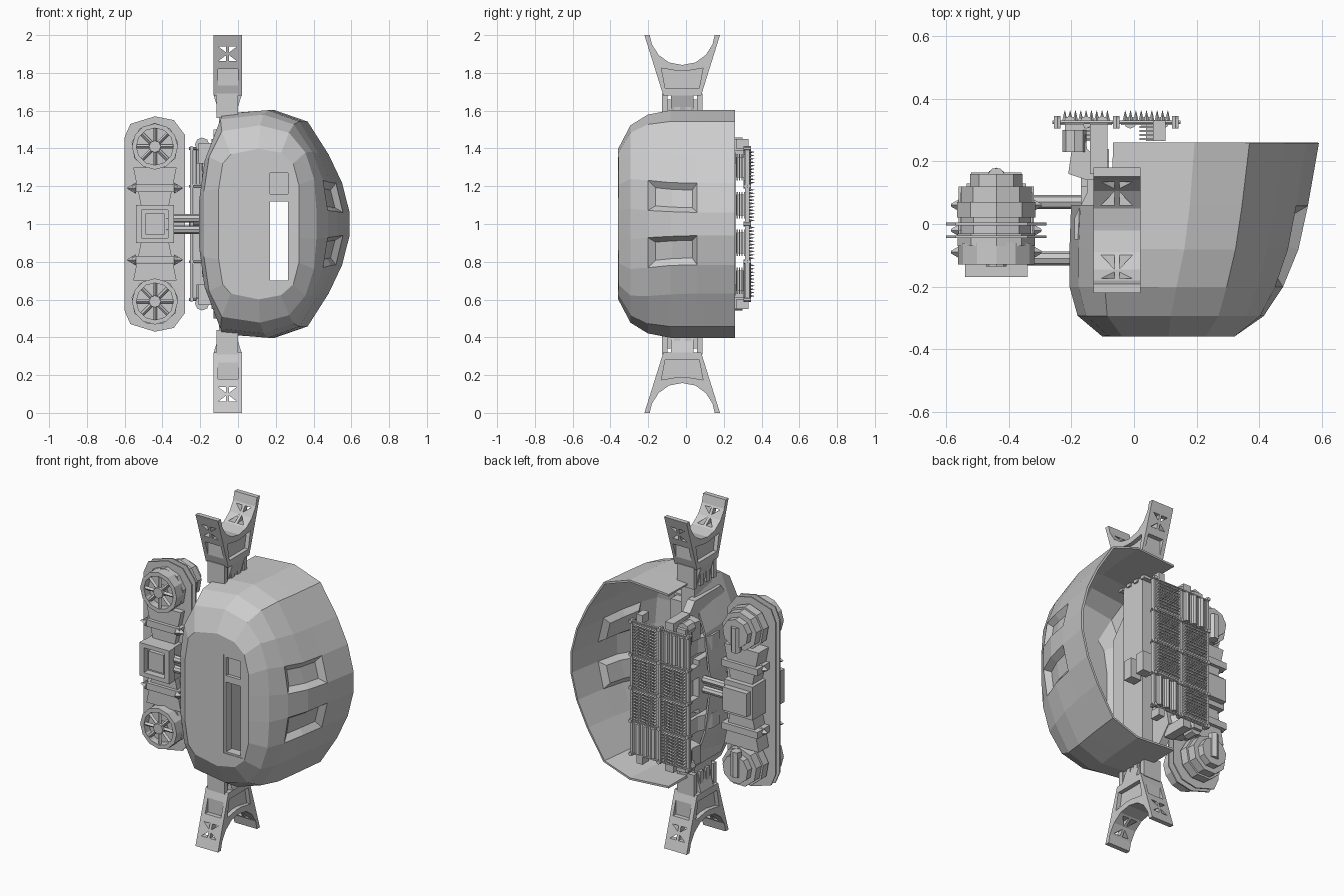
import bpy, bmesh, math
from mathutils import Vector, Matrix

if "Cube" in bpy.data.objects:
    bpy.data.objects.remove(bpy.data.objects["Cube"])

# ---- helpers (dz = height measured from the mid plane z = 1) ----
def obj(name, bm):
    bmesh.ops.recalc_face_normals(bm, faces=bm.faces)
    me = bpy.data.meshes.new(name)
    bm.to_mesh(me)
    bm.free()
    ob = bpy.data.objects.new(name, me)
    bpy.context.collection.objects.link(ob)
    return ob

def prism(name, pts, axis, a, b):
    """Extrude a 2D outline along an axis."""
    bm = bmesh.new()
    def P(u, v, w):
        return {'x': (w, u, 1 + v), 'y': (u, w, 1 + v), 'z': (u, v, 1 + w)}[axis]
    lo = [bm.verts.new(P(u, v, a)) for u, v in pts]
    hi = [bm.verts.new(P(u, v, b)) for u, v in pts]
    n = len(pts)
    bm.faces.new(lo)
    bm.faces.new(hi)
    for i in range(n):
        bm.faces.new((lo[i], lo[(i + 1) % n], hi[(i + 1) % n], hi[i]))
    return obj(name, bm)

def box(name, x0, x1, y0, y1, d0, d1):
    return prism(name, [(x0, y0), (x1, y0), (x1, y1), (x0, y1)], 'z', d0, d1)

def cyl(name, p, q, r, n=8, r2=None):
    p, q = Vector(p) + Vector((0, 0, 1)), Vector(q) + Vector((0, 0, 1))
    d = q - p
    bm = bmesh.new()
    m = Matrix.Translation((p + q) / 2) @ d.to_track_quat('Z', 'Y').to_matrix().to_4x4()
    bmesh.ops.create_cone(bm, cap_ends=True, segments=n, radius1=r,
                          radius2=r if r2 is None else r2, depth=d.length, matrix=m)
    return obj(name, bm)

def cut(target, cutters):
    for c in cutters:
        c.hide_render = True
        m = target.modifiers.new('cut', 'BOOLEAN')
        m.operation, m.solver, m.object = 'DIFFERENCE', 'EXACT', c
    dg = bpy.context.evaluated_depsgraph_get()
    dg.update()
    me = bpy.data.meshes.new_from_object(target.evaluated_get(dg))
    target.modifiers.clear()
    target.data = me
    for c in cutters:
        bpy.data.objects.remove(c)

# ---- hollow faceted shell, open at the back ----
ROUND = [(0, .12), (.04, .5), (.17, .97), (.5, 1), (.72, .9), (.86, .61), (.95, .36), (1, .1)]
BOXY = [(0, .5), (.05, .85), (.15, .98), (.5, 1.06), (.78, 1), (.93, .85), (1, .55), (1, .2)]
RINGS = [(.26, -.2, .585, .597, 0), (.06, -.195, .55, .597, 0), (-.08, -.2, .52, .595, .05),
         (-.2, -.2, .47, .565, .25), (-.29, -.175, .41, .5, .6), (-.353, -.1, .32, .375, 1)]
bm = bmesh.new()
rings = []
for y, L, R, H, t in RINGS:
    half = []
    for (u, v), (u2, v2) in zip(ROUND, BOXY):
        half.append((L + (R - L) * (u + (u2 - u) * t), H * (v + (v2 - v) * t)))
    pts = half + [(x, -d) for x, d in reversed(half)]
    rings.append([bm.verts.new((x, y, 1 + d)) for x, d in pts])
for a, b in zip(rings, rings[1:]):
    for i in range(16):
        j = (i + 1) % 16
        bm.faces.new((a[i], a[j], b[j], b[i]))
front = bm.faces.new(rings[-1])
bmesh.ops.recalc_face_normals(bm, faces=bm.faces)
if front.normal.y > 0:
    bmesh.ops.reverse_faces(bm, faces=bm.faces)
# open the left wall behind the arm, dent the right flank above and below the middle
gone = [f for f in bm.faces if f.calc_center_median().x < -.05 and f.calc_center_median().y > .03]
bmesh.ops.delete(bm, geom=gone, context='FACES')
dent = [f for f in bm.faces if f.calc_center_median().x > .4
        and .08 < abs(f.calc_center_median().z - 1) < .23 and -.2 < f.calc_center_median().y < .1]
bmesh.ops.inset_region(bm, faces=dent, thickness=.03, depth=-.03, use_even_offset=True)
shell = obj('shell', bm)
sol = shell.modifiers.new('wall', 'SOLIDIFY')
sol.thickness, sol.offset = .012, 0
cut(shell, [box('slot_cutter', .155, .285, -.5, -.2, -.31, .285)])

# viewing slot frame with a closed square window above the open slit
for n, (x0, x1, d0, d1) in enumerate([(.15, .17, -.315, .29), (.265, .29, -.315, .29),
                                      (.17, .265, -.315, -.3), (.17, .265, .12, .16),
                                      (.17, .265, .27, .29)]):
    box(f'slot_frame_{n}', x0, x1, -.355, -.3, d0, d1)
box('slot_window', .165, .27, -.335, -.24, .15, .28)

# ---- inner frame and grips ----
prism('inner_plate', [(-.27, -.35), (-.15, -.5), (.1, -.5), (.2, -.38), (.15, -.15), (.15, .15),
                      (.2, .38), (.1, .5), (-.15, .5), (-.27, .35)], 'x', -.13, -.08)
box('spine', -.1, -.01, -.1, .06, -.66, .66)
for i, y in enumerate((.03, .13)):
    box(f'grip_block_{i}', .0, .07, y - .03, y + .03, -.08, .04)
    box(f'grip_stem_{i}', -.1, .0, y - .02, y + .02, -.05, .02)
box('side_cover', -.17, -.12, -.14, .12, -.16, .16)

for s in (1, -1):
    side = 'upper' if s > 0 else 'lower'
    # ---- forked arm end ----
    arc = [(.172, 1), (.16, .95), (.125, .895), (.07, .855), (0, .842)]
    prof = [(-.2, 1), (-.1, .68), (.1, .68), (.2, 1)] + arc + [(-y, d) for y, d in arc[-2::-1]]
    fork = prism(side + '_fork', [(y - .02, s * d) for y, d in prof], 'x', -.13, .02)
    cutters = []
    for k in (1, -1):
        for d0, d1 in ((.862, .894), (.94, .908)):
            tri = [(-.055 + k * a, s * d) for a, d in ((.008, d0), (.05, d0), (.008, d1))]
            cutters.append(prism('hole_cutter', tri, 'y', -.4, .4))
        y = -.02 + k * .117
        cutters.append(box('pad_cutter', -.105, .0, y, y + k * .1, s * .72, s * .82))
        x = -.055 + k * .05
        rec = [(-.11, .72), (.07, .72), (.09, .825), (0, .81), (-.04, .81), (-.13, .825)]
        cutters.append(prism('recess_cutter', [(a, s * d) for a, d in rec], 'x', x, x + k * .1))
    cut(fork, cutters)
    prism(side + '_collar', [(-.105, s * .58), (-.11, s * .62), (-.13, s * .685), (.02, s * .685),
                             (0, s * .62), (-.01, s * .58)], 'y', -.08, .04)
    for i, y in enumerate((-.12, -.055, .005, .065)):
        box(f'{side}_neck_rib_{i}', -.115, 0, y - .008, y + .022, s * .56, s * .69)

    # ---- mounts between the inner frame and the pod ----
    prism(side + '_frame_rib', [(-.19, -.05), (-.19, .02), (-.15, .1), (-.15, .2), (-.08, .24),
                                (-.08, -.05)], 'z', s * .19, s * .28)
    box(side + '_frame_lug', -.17, -.1, .08, .2, s * .06, s * .13)

    # ---- wheel unit at each end of the side pod ----
    cx, cz = -.44, s * .41
    for i, (r, y0, y1) in enumerate([(.125, -.07, -.03), (.112, -.03, .02), (.127, .02, .07),
                                     (.115, .07, .12), (.085, .12, .16)]):
        cyl(f'{side}_housing_{i}', (cx, y0, cz), (cx, y1, cz), r, 9)
    rim = cyl(side + '_wheel_rim', (cx, -.13, cz), (cx, -.06, cz), .122, 12)
    cut(rim, [cyl('rim_cutter', (cx, -.2, cz), (cx, -.085, cz), .098, 12)])
    cyl(side + '_wheel_hub', (cx, -.135, cz), (cx, -.07, cz), .032, 8)
    for i in range(8):
        a = math.tau * i / 8
        c, d = math.cos(a), math.sin(a)
        cyl(f'{side}_spoke_{i}', (cx + .02 * c, -.115, cz + .02 * d),
            (cx + .105 * c, -.115, cz + .105 * d), .011, 4)
    cyl(side + '_rear_pipe', (-.44, .15, s * .3), (-.44, .15, s * .45), .03, 7)
    # tapering pod body towards the middle, with clamps and teeth
    prism(side + '_pod_body', [(-.555, s * .3), (-.51, s * .08), (-.37, s * .08), (-.325, s * .3)],
          'y', -.08, .1)
    box(side + '_pod_clamp', -.56, -.32, -.1, .12, s * .17, s * .21)
    for k in (1, -1):
        for i, y in enumerate((-.09, -.02, .06)):
            cyl(f'{side}_tooth_{k}_{i}', (cx + k * .1, y, s * .19), (cx + k * .145, y, s * .19),
                .03, 4, .004)

    # ---- bracket carrying the rear panel ----
    hook = [(-.22, .32), (-.22, .26), (-.2, .23), (-.21, .16), (-.15, .14), (-.1, .14),
            (-.1, .19), (-.15, .24), (-.16, .32)]
    prism(side + '_bracket', hook, 'z', s * .32, s * .43)
    box(side + '_panel_strut', .06, .1, .265, .33, s * .4, s * .45)
    box(side + '_panel_foot', -.14, -.085, .16, .32, s * .39, s * .45)
    cyl(side + '_corner_knob', (-.19, .23, s * .42), (-.19, .3, s * .42), .038, 8)

# ---- thin pod plates, central block and connecting rods ----
q = [(-.6, .12), (-.6, .46), (-.57, .53), (-.44, .57), (-.34, .55), (-.28, .47), (-.28, .12)]
for i, y in enumerate((0, -.04)):
    prism(f'pod_plate_{i}', q + [(x, -d) for x, d in reversed(q)], 'y', y - .004, y + .004)
prism('pod_block', [(-.535, -.1), (-.345, -.1), (-.345, .1), (-.535, .1)], 'y', -.13, .13)
for i, (x0, x1, d0, d1) in enumerate([(-.54, -.34, .075, .1), (-.54, -.34, -.1, -.075),
                                      (-.54, -.51, -.1, .1), (-.37, -.34, -.1, .1)]):
    box(f'pod_block_frame_{i}', x0, x1, -.17, -.12, d0, d1)
box('pod_block_face', -.49, -.39, -.155, -.12, -.055, .055)
box('pod_block_rear', -.52, -.36, .12, .165, -.07, .07)
for y in (.07, -.11):
    for d in (-.03, .03):
        cyl('connecting_rod', (-.38, y, d), (-.1, y, d), .022, 8)

# ---- rear panel: rails, tiles, coils and spikes ----
for x in (-.245, -.056, .132):
    box('panel_stile', x - .008, x + .008, .312, .335, -.41, .41)
for d in (-.4, -.2, 0, .2, .4):
    cyl('panel_rail', (-.26, .325, d), (.148, .325, d), .007, 6)
    for x in (-.245, -.056, .132):
        cyl('rail_bolt', (x, .305, d), (x, .345, d), .012, 6)
spikes = bmesh.new()
for col, x0 in enumerate((-.235, -.042)):
    for row in range(4):
        d = -.3 + .2 * row
        box(f'panel_tile_{col}_{row}', x0, x0 + .165, .317, .328, d - .092, d + .092)
        for k in range(4):
            y = .268 + .013 * k
            box(f'coil_{col}_{row}_{k}', x0 + .06, x0 + .14, y, y + .006, d - .07, d + .07)
        box(f'coil_core_{col}_{row}', x0 + .08, x0 + .12, .265, .32, d - .055, d + .055)
        if (col, row) in ((0, 3), (1, 0)):
            # smooth ribbed tile
            for k in range(3):
                x = x0 + .03 + .052 * k
                cyl(f'tile_rib_{col}_{k}', (x, .325, d - .09), (x, .325, d + .09), .02, 8)
            continue
        for i in range(9):
            for j in range(10):
                m = Matrix.Translation((x0 + .014 + .017 * i, .345, 1 + d - .081 + .018 * j)) \
                    @ Matrix.Rotation(-math.pi / 2, 4, 'X')
                bmesh.ops.create_cone(spikes, cap_ends=True, segments=4, radius1=.009,
                                      radius2=.0005, depth=.036, matrix=m)
obj('panel_spikes', spikes)
